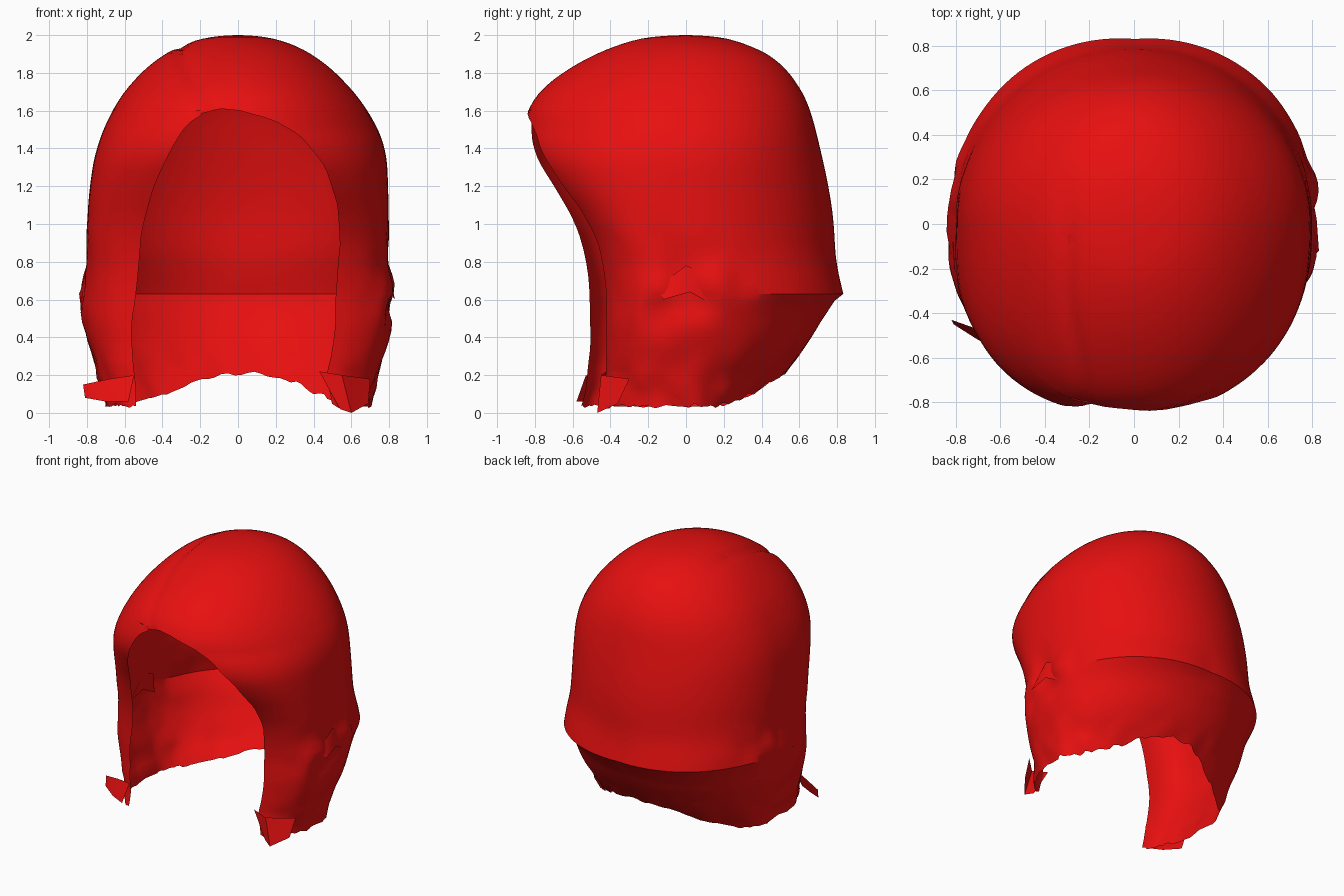
import bpy
import bmesh
from math import asin, sin, cos, pi, exp, sqrt, radians, copysign
from mathutils import Vector, noise

if "Cube" in bpy.data.objects:
    bpy.data.objects.remove(bpy.data.objects["Cube"], do_unlink=True)

# Hair colour
red = bpy.data.materials.new("hair_red")
red.use_nodes = True
red.diffuse_color = (0.8, 0.005, 0.005, 1)
red.node_tree.nodes["Principled BSDF"].inputs["Base Color"].default_value = red.diffuse_color

# Cross-sections: height, half width, front depth (right side), front depth (left side), back depth
SECTIONS = [
    (2, 0, 0, 0, 0),
    (1.985, .17, .22, .22, .2),
    (1.95, .29, .35, .35, .32),
    (1.88, .42, .52, .52, .47),
    (1.75, .57, .73, .73, .59),
    (1.66, .64, .83, .83, .64),
    (1.6, .68, .84, .84, .66),
    (1.4, .77, .87, .88, .71),
    (1.2, .79, .74, .75, .755),
    (1, .8, .61, .565, .785),
    (.8, .8, .55, .49, .79),
    (.63, .81, .54, .465, .83),
    (.6, .81, .54, .465, .78),
    (.47, .82, .54, .465, .71),
    (.3, .77, .55, .465, .6),
    (.2, .74, .58, .47, .52),
    (0, .69, .61, .525, .33),
]
# Face opening: height, edge position as a fraction of the half width
EDGE_RIGHT = [(2, .15), (1.61, .15), (1.6, .3), (1.5, .42), (1.4, .48),
              (1.2, .57), (.95, .64), (.6, .67), (.1, .76), (0, .76)]
EDGE_LEFT = [(2, -.15), (1.61, -.15), (1.6, 0), (1.55, .25), (1.47, .42), (1.3, .58),
             (1.1, .66), (.9, .675), (.6, .635), (.2, .64), (0, .74)]
RIDGE, PEAK, COLUMNS = .63, 1.61, 110


def lookup(table, z):
    """Blend neighbouring rows of a table, evenly in the root of the depth below the crown."""
    depth = lambda h: sqrt(max(0, 2 - h))
    for upper, lower in zip(table, table[1:]):
        if z >= lower[0]:
            f = (depth(z) - depth(upper[0])) / (depth(lower[0]) - depth(upper[0]))
            return [a + (b - a) * f for a, b in zip(upper[1:], lower[1:])]
    return list(table[-1][1:])


def section(z):
    """Rounded-off section sizes, keeping the nape ridge crisp."""
    reach = min(.1, (2 - z) * .4, abs(z - RIDGE), z)
    samples = [lookup(SECTIONS, z + reach * k / 3) for k in range(-3, 4)]
    return [sum(column) / len(samples) for column in zip(*samples)]


def squareness(z, side):
    """Front outline power: round at the crown, boxier down the strands, most so on the right."""
    if side > 0:
        return 2 + min(1, max(0, (1.5 - z) / .5))
    return 2 + 2 * min(1, max(0, 1.9 - z)) ** 1.4


def bump(value, centre, width):
    return exp(-((value - centre) / width) ** 2)


def hem_height(t):
    """Lower hem: arched at the nape, ragged everywhere."""
    arch = max(0, -cos(t)) ** 4.5 * .175
    return .035 + arch + .025 * noise.noise(Vector((sin(t) * 9, cos(t) * 9, 0)))


def surface_point(u, z, drop):
    """Point on the hair; u runs from the left face edge round the back to the right one."""
    def angle_at(h):
        def edge_angle(table, side):
            ratio = lookup(table, h)[0] * side
            return asin(copysign(abs(ratio) ** (squareness(h, ratio) / 2), ratio))
        start, end = edge_angle(EDGE_LEFT, 1), 2 * pi + edge_angle(EDGE_RIGHT, -1)
        return start + (end - start) * u
    t = angle_at(z)
    if drop > 0:
        z = RIDGE - (RIDGE - hem_height(t)) * drop
        t = angle_at(z)
    width, front_right, front_left, back = section(z)
    s, c = sin(t), cos(t)
    if c > 0:
        power = 2 / squareness(z, s)
        front = front_left if s > 0 else front_right
        p = Vector((copysign(width * abs(s) ** power, s), -front * c ** power, z))
    else:
        p = Vector((width * s, -back * c, z))
    # The head bulges a little more on its left
    p.x += .015 * bump(z, 1.45, .25)
    # Soft clumps, strongest over the ears and along the hem, and a flare at the ridge corners
    ear = bump(z, .65, .22) * bump(p.y, 0, .3)
    tips = bump(z, .1, .2)
    flare = .035 * max(0, -c) * abs(s) * 2 * bump(z, RIDGE, .07 if drop > 0 else .2)
    swell = .05 * ear * noise.noise(p * 7) + .025 * tips * noise.noise(p * 8) + flare
    radial = Vector((p.x, p.y, 0))
    if radial.length > .01:
        p += radial.normalized() * swell
    # Side parting groove, running from the crown to the forehead
    if z > 1.55 and p.y < .25:
        line = -.3 + .1 * max(0, (-p.y - .35) / .48)
        groove = .018 * bump(p.x, line, .03) * min(1, (.25 - p.y) * 3)
        p -= Vector((p.x * .5, p.y * .5, 1)).normalized() * groove
    return p


def finish(name, bm, angle=28):
    mesh = bpy.data.meshes.new(name)
    bm.to_mesh(mesh)
    bm.free()
    mesh.materials.append(red)
    obj = bpy.data.objects.new(name, mesh)
    bpy.context.collection.objects.link(obj)
    bpy.ops.object.select_all(action='DESELECT')
    obj.select_set(True)
    bpy.context.view_layer.objects.active = obj
    bpy.ops.object.shade_smooth_by_angle(angle=radians(angle))


# Main hair shell: closed crown, open face, tucked-in nape
rows = [(2 - (2 - PEAK) * (i / 18) ** 2, 0) for i in range(19)]
rows += [(PEAK - (PEAK - RIDGE) * (i / 26) ** 1.4, 0) for i in range(1, 27)]
rows += [(RIDGE, i / 12) for i in range(1, 13)]
bm = bmesh.new()
grid = [[bm.verts.new(surface_point(c / COLUMNS, z, drop)) for c in range(COLUMNS + 1)]
        for z, drop in rows]
for upper, lower in zip(grid, grid[1:]):
    for c in range(COLUMNS):
        bm.faces.new((upper[c], lower[c], lower[c + 1], upper[c + 1]))
bmesh.ops.remove_doubles(bm, verts=bm.verts[:], dist=.0005)
finish("hair_shell", bm)


def lock(name, points):
    """A small loose tip of hair: a bent strip of triangles."""
    bm = bmesh.new()
    verts = [bm.verts.new(p) for p in points]
    for a, b, c in zip(verts, verts[1:], verts[2:]):
        bm.faces.new((a, b, c))
    bmesh.ops.recalc_face_normals(bm, faces=bm.faces[:])
    finish(name, bm)


# Loose tips at the ends of the two front strands
lock("right_outer_tip", [(-.55, -.53, .2), (-.58, -.58, .06), (-.68, -.48, .18),
                         (-.7, -.52, .06), (-.82, -.43, .15), (-.81, -.45, .08)])
lock("left_front_tip", [(.43, -.42, .22), (.54, -.44, .02), (.55, -.45, .2),
                        (.6, -.47, 0), (.7, -.3, .18), (.69, -.36, .05)])

# Frayed wisps over the ears, mirrored
for side, name in ((-1, "right"), (1, "left")):
    lock(name + "_ear_wisp", [(side * .79, -.16, .66), (side * .83, -.12, .6), (side * .8, 0, .78),
                              (side * .82, .02, .64), (side * .79, .1, .74), (side * .8, .13, .58)])
